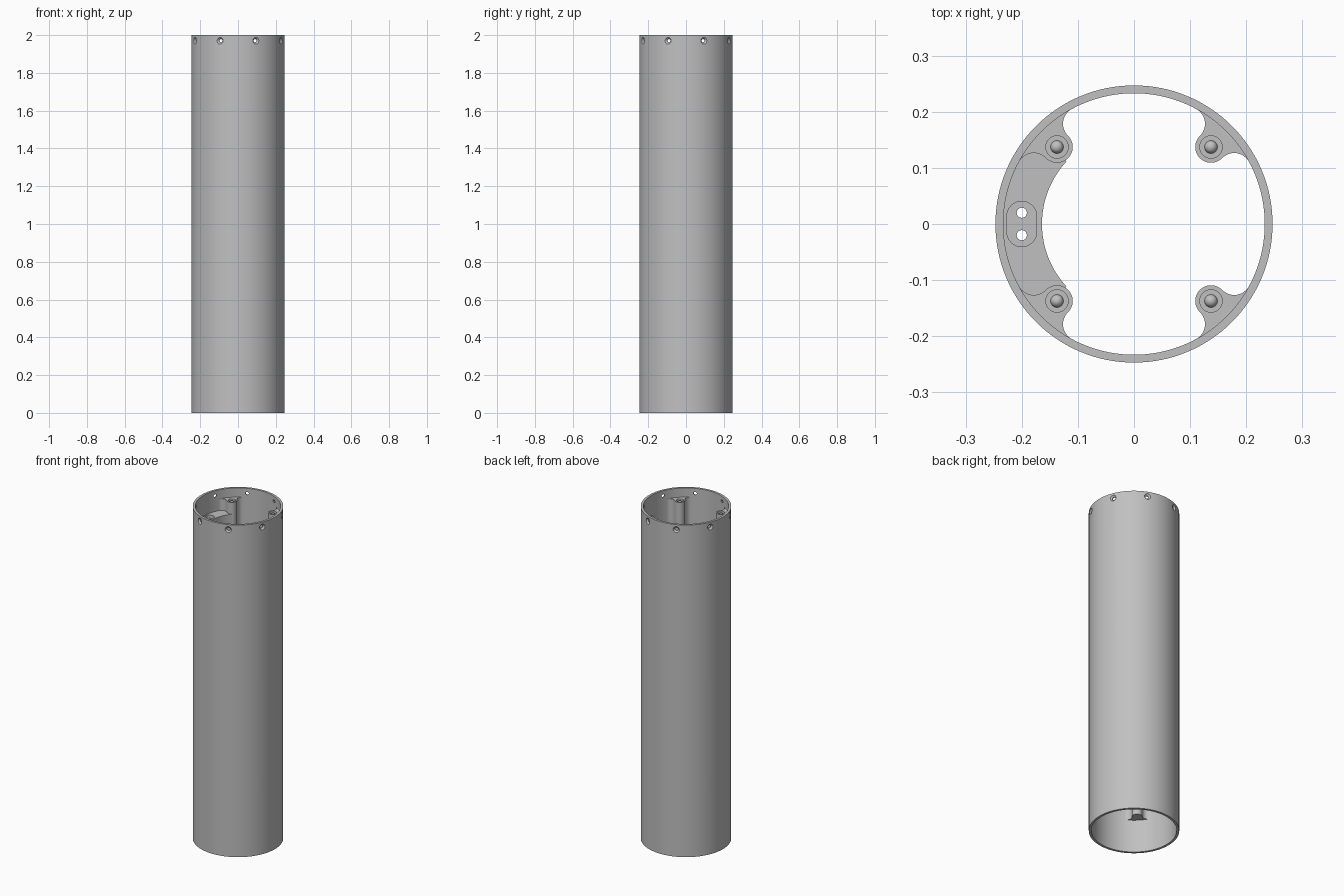
import bpy, bmesh, math
from mathutils import Matrix, Vector

if "Cube" in bpy.data.objects:
    bpy.data.objects.remove(bpy.data.objects["Cube"], do_unlink=True)

OUTER, INNER, EMBED = 0.247, 0.233, 0.236
HEIGHT = 2.0
BOSS_R, BOSS_AT, FILLET = 0.028, 0.194, 0.03
BOSS_TOP, BOSS_BOTTOM = 1.945, 0.2
PLATE_TOP, PLATE_BOTTOM = 1.875, 1.78

grey = bpy.data.materials.new("light grey")
grey.use_nodes = True
colour = (0.53, 0.53, 0.53, 1)
grey.diffuse_color = colour
grey.node_tree.nodes["Principled BSDF"].inputs["Base Color"].default_value = colour


def make(name, bm, matrix=Matrix()):
    bmesh.ops.recalc_face_normals(bm, faces=bm.faces)
    mesh = bpy.data.meshes.new(name)
    bm.to_mesh(mesh)
    bm.free()
    mesh.transform(matrix)
    mesh.materials.append(grey)
    obj = bpy.data.objects.new(name, mesh)
    bpy.context.collection.objects.link(obj)
    return obj


def lathe(name, profile, steps, matrix=Matrix(), ring=False):
    """Spin (radius, z) points around z; a ring profile is closed."""
    bm = bmesh.new()
    verts = [bm.verts.new((r, 0, z)) for r, z in profile]
    edges = [bm.edges.new(pair) for pair in zip(verts, verts[1:])]
    if ring:
        edges.append(bm.edges.new((verts[-1], verts[0])))
    bmesh.ops.spin(bm, geom=verts + edges, axis=(0, 0, 1), cent=(0, 0, 0),
                   angle=math.tau, steps=steps)
    bmesh.ops.remove_doubles(bm, verts=bm.verts, dist=1e-5)
    return make(name, bm, matrix)


def extrude(name, outline, low, high, matrix=Matrix()):
    bm = bmesh.new()
    face = bm.faces.new([bm.verts.new((x, y, low)) for x, y in outline])
    top = bmesh.ops.extrude_face_region(bm, geom=[face])["geom"]
    bmesh.ops.translate(bm, vec=(0, 0, high - low),
                        verts=[v for v in top if isinstance(v, bmesh.types.BMVert)])
    return make(name, bm, matrix)


def arc(cx, cy, r, start, end, steps):
    angles = [start + (end - start) * i / steps for i in range(steps + 1)]
    return [(cx + r * math.cos(a), cy + r * math.sin(a)) for a in angles]


def cut(obj, cutters):
    """Subtract the cutters, bake the result and remove them."""
    for c in cutters:
        mod = obj.modifiers.new("cut", 'BOOLEAN')
        mod.operation, mod.solver, mod.object = 'DIFFERENCE', 'EXACT', c
    graph = bpy.context.evaluated_depsgraph_get()
    mesh = bpy.data.meshes.new_from_object(obj.evaluated_get(graph))
    obj.modifiers.clear()
    obj.data = mesh
    for c in cutters:
        bpy.data.objects.remove(c, do_unlink=True)


def rod(r, low, high, x=0, y=0):
    return lathe("cutter", [(0, low), (r, low), (r, high), (0, high)], 32,
                 Matrix.Translation((x, y, 0)))


parts = []

# Long tube with eight countersunk screw holes below the rim
tube = lathe("tube_wall", [(OUTER, 0), (OUTER, HEIGHT), (INNER, HEIGHT), (INNER, 0)],
             128, ring=True)
hole = [(0, 0.2), (0.009, 0.2), (0.009, 0.238), (0.022, 0.251), (0, 0.251)]
holes = []
for i in range(8):
    turn = Matrix.Rotation(math.radians(22.5 + 45 * i), 4, 'Z')
    place = Matrix.Translation((0, 0, 1.97)) @ turn @ Matrix.Rotation(math.pi / 2, 4, 'Y')
    holes.append(lathe("cutter", hole, 24, place))
cut(tube, holes)
parts.append(tube)

# Boss outline: half round tip, filleted into the wall on both sides
fu = ((INNER - FILLET) ** 2 + BOSS_AT ** 2 - (BOSS_R + FILLET) ** 2) / (2 * BOSS_AT)
fv = math.sqrt((INNER - FILLET) ** 2 - fu ** 2)
spread = math.atan2(fv, fu)
toward = math.atan2(-fv, BOSS_AT - fu)
side = arc(fu, fv, FILLET, spread, toward, 12)
tip = arc(BOSS_AT, 0, BOSS_R, toward + math.pi, math.pi, 12)
half = side + tip[1:]
outline = (arc(0, 0, EMBED, -spread, spread, 12) + half
           + [(x, -y) for x, y in reversed(half[:-1])])

# Four screw bosses, each with a recessed round-headed pin
corners = {"back_left": 45, "back_right": 135, "front_right": 225, "front_left": 315}
for name, degrees in corners.items():
    turn = Matrix.Rotation(math.radians(degrees), 4, 'Z')
    boss = extrude("boss_" + name, outline, BOSS_BOTTOM, BOSS_TOP, turn)
    centre = turn @ Vector((BOSS_AT, 0, 0))
    cut(boss, [rod(0.02, BOSS_TOP - 0.014, BOSS_TOP + 0.02, centre.x, centre.y)])
    dome = arc(0, BOSS_TOP - 0.014, 0.0115, 0, math.pi / 2, 8)
    pin = lathe("pin_" + name, [(0.0115, BOSS_TOP - 0.02)] + dome, 32,
                Matrix.Translation(centre))
    parts += [boss, pin]

# Crescent plate between the two right-hand bosses, with a slot and two cable holes
start, end = math.radians(137), math.radians(223)
crescent = extrude("crescent_plate", arc(0, 0, EMBED, start, end, 40)
                   + arc(0, 0, 0.164, end, start, 40), PLATE_BOTTOM, PLATE_TOP)
slot = (arc(-0.2, 0.014, 0.0265, 0, math.pi, 20)
        + arc(-0.2, -0.014, 0.0265, math.pi, math.tau, 20))
cut(crescent, [extrude("cutter", slot, PLATE_TOP - 0.02, PLATE_TOP + 0.02)]
    + [rod(0.009, PLATE_BOTTOM - 0.05, PLATE_TOP + 0.05, -0.2, y) for y in (-0.02, 0.02)])
parts.append(crescent)

# Smooth curved walls, keep rims sharp
bpy.ops.object.select_all(action='DESELECT')
for obj in parts:
    obj.select_set(True)
bpy.context.view_layer.objects.active = tube
bpy.ops.object.shade_smooth_by_angle(angle=math.radians(30))
